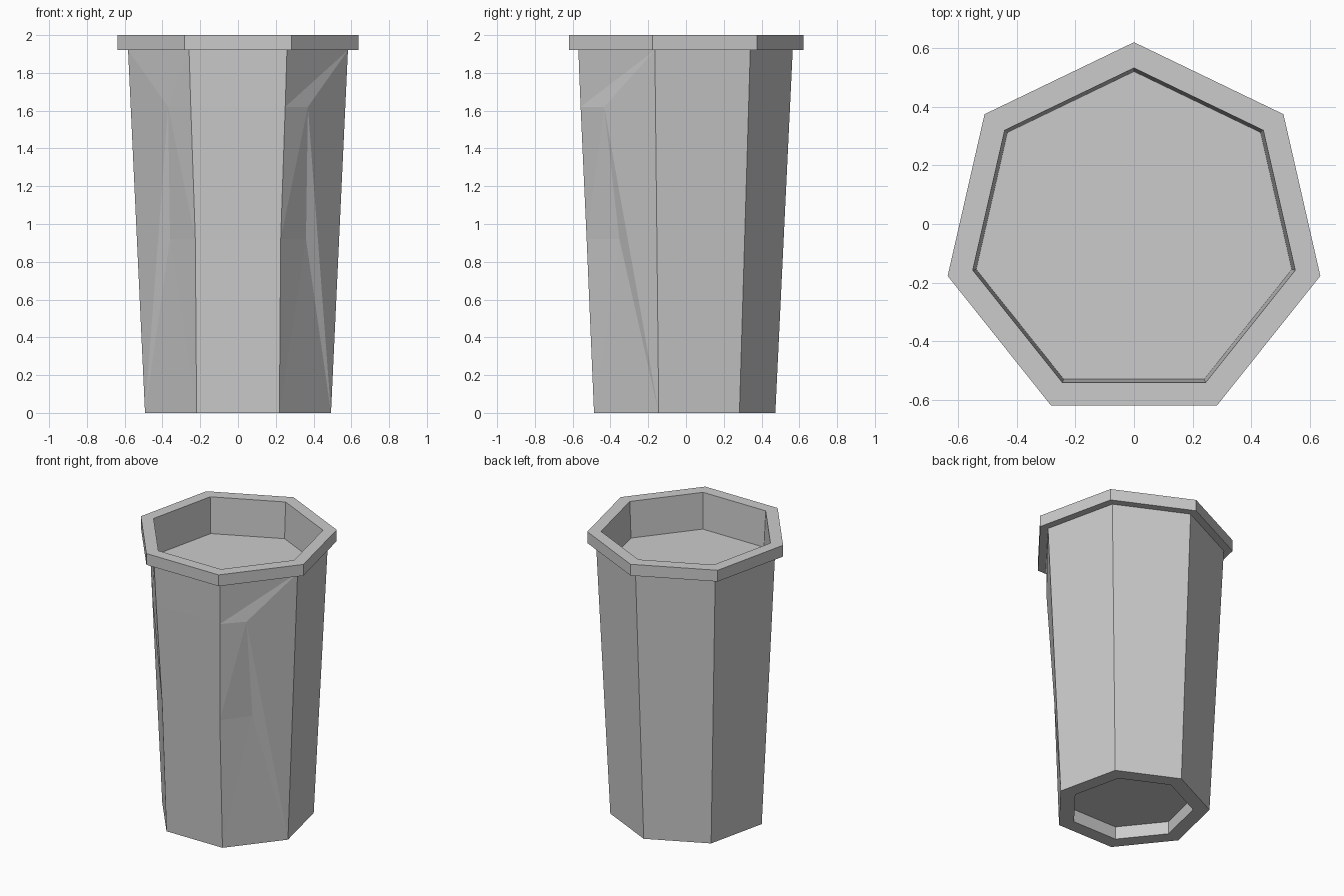
import bpy, bmesh, math

# Remove the default cube
cube = bpy.data.objects.get("Cube")
if cube:
    bpy.data.objects.remove(cube, do_unlink=True)

SIDES = 7
CENTRE_Y = -0.032
RIM_Z, TOP_Z = 1.92, 2.0

grey = bpy.data.materials.new("plain_grey")
grey.use_nodes = True
COLOUR = (0.6, 0.6, 0.6, 1)
grey.diffuse_color = COLOUR
grey.node_tree.nodes["Principled BSDF"].inputs["Base Color"].default_value = COLOUR


def ring(bm, radius, z):
    """Heptagon with one corner pointing to the back."""
    verts = []
    for k in range(SIDES):
        a = math.pi / 2 + k * math.tau / SIDES
        verts.append(bm.verts.new((radius * math.cos(a), CENTRE_Y + radius * math.sin(a), z)))
    return verts


def bridge(bm, low, high, skip=()):
    for k in range(SIDES):
        if k not in skip:
            n = (k + 1) % SIDES
            bm.faces.new((low[k], low[n], high[n], high[k]))


def finish(bm, name):
    mesh = bpy.data.meshes.new(name)
    bm.to_mesh(mesh)
    bm.free()
    mesh.materials.append(grey)
    obj = bpy.data.objects.new(name, mesh)
    bpy.context.scene.collection.objects.link(obj)
    return obj


# Tapered body with a recessed underside and dented front corners
bm = bmesh.new()
recess = ring(bm, 0.4, 0.09)
inner = ring(bm, 0.4, 0)
foot = ring(bm, 0.505, 0)
shoulder = ring(bm, 0.597, RIM_Z)
bm.faces.new(reversed(recess))
bridge(bm, recess, inner)
bridge(bm, inner, foot)
bridge(bm, foot, shoulder, skip=(2, 3, 4))


def dented_side(sign, front, outer):
    """Crumpled panel beside the front; returns the front edge, top to bottom."""
    a, t = shoulder[front], shoulder[outer]
    b, c = foot[front], foot[outer]
    p, f, d, e = (bm.verts.new((sign * x, y, z)) for x, y, z in (
        (0.25, -0.558, 1.62), (0.226, -0.526, 0.92),
        (0.37, -0.433, 1.62), (0.36, -0.353, 0.92)))
    if sign > 0:
        crease = [(a, p, t), (p, d, t)]
    else:
        crease = [(a, p, d), (a, d, t)]
    for tri in crease + [(t, d, c), (d, e, c), (p, f, d), (f, e, d), (f, b, e), (b, c, e)]:
        bm.faces.new(tri if sign > 0 else tri[::-1])
    return a, p, f, b


left_edge = dented_side(1, 4, 5)
right_edge = dented_side(-1, 3, 2)
for i in range(3):
    bm.faces.new((right_edge[i + 1], left_edge[i + 1], left_edge[i], right_edge[i]))
finish(bm, "body")

# Overhanging rim
bm = bmesh.new()
loops = [ring(bm, r, z) for r, z in (
    (0.597, RIM_Z), (0.653, RIM_Z), (0.653, TOP_Z), (0.565, TOP_Z))]
for low, high in zip(loops, loops[1:]):
    bridge(bm, low, high)
finish(bm, "rim")

# Shallow basin inside the rim
bm = bmesh.new()
lip = ring(bm, 0.565, TOP_Z)
floor = ring(bm, 0.553, 1.745)
bridge(bm, lip, floor)
bm.faces.new(floor)
finish(bm, "basin")
